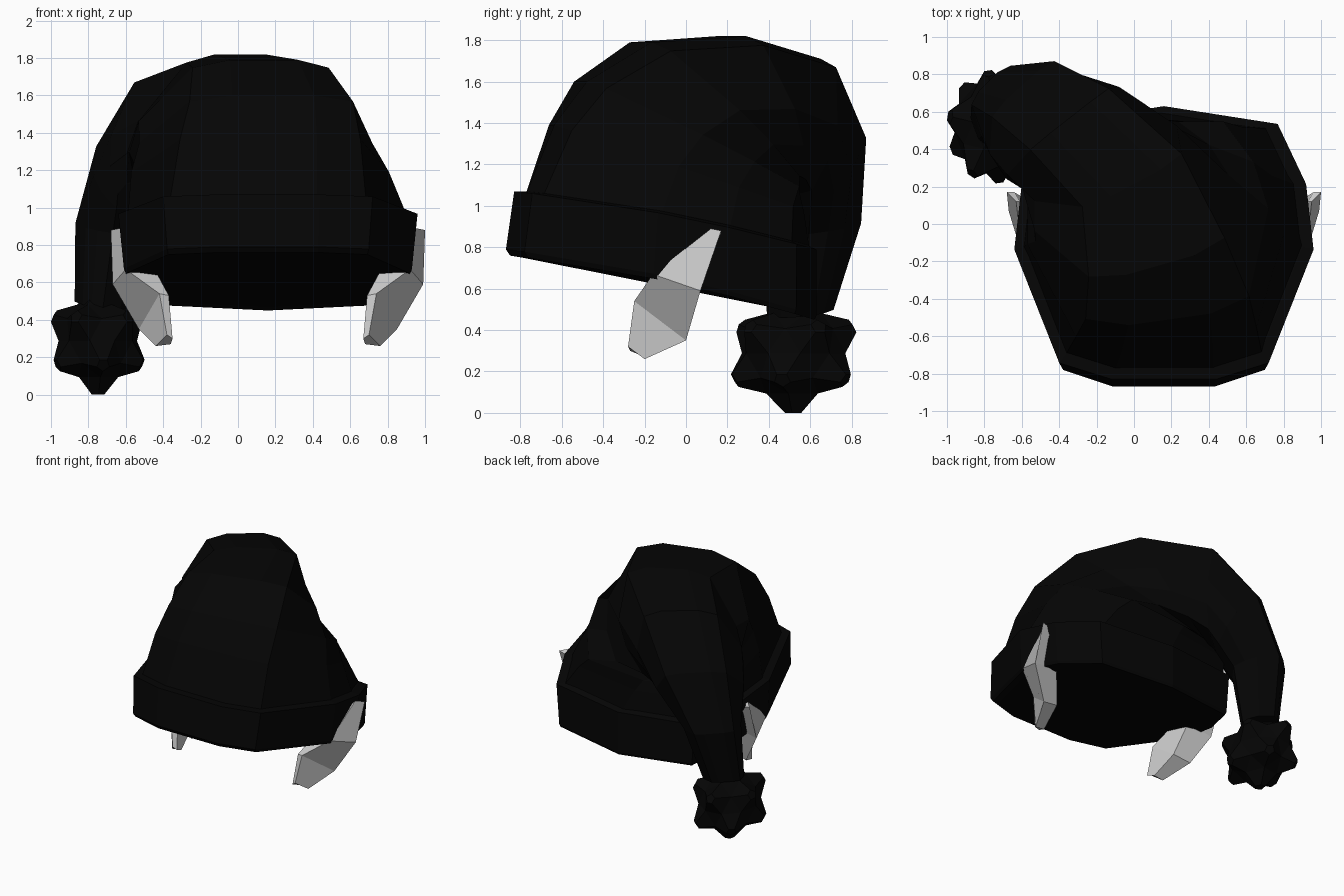
import bpy, bmesh
from math import cos, sin, radians
from mathutils import Vector, Matrix

if "Cube" in bpy.data.objects:
    bpy.data.objects.remove(bpy.data.objects["Cube"])

CX = 0.16  # the hat opening is centred a little right of the drooping tail

# Unit cross-section of the hat: flat front, rounded sides, pointed back
HALF = [(0.35, -1), (0.7, -0.88), (1, -0.05), (0.95, 0.43), (0.76, 0.87)]
PROFILE = HALF + [(0, 1)] + [(-x, y) for x, y in reversed(HALF)]

black = bpy.data.materials.new("black_cloth")
black.diffuse_color = (0.0015, 0.0015, 0.0015, 1)
black.use_nodes = True
black.node_tree.nodes["Principled BSDF"].inputs["Base Color"].default_value = black.diffuse_color


def finish(name, bm, mat=None):
    bmesh.ops.recalc_face_normals(bm, faces=bm.faces[:])
    me = bpy.data.meshes.new(name)
    bm.to_mesh(me)
    bm.free()
    ob = bpy.data.objects.new(name, me)
    bpy.context.collection.objects.link(ob)
    if mat:
        me.materials.append(mat)
    return ob


def loft(name, rings, mat=None):
    bm = bmesh.new()
    loops = [[bm.verts.new(p) for p in r] for r in rings]
    n = len(loops[0])
    for a, b in zip(loops, loops[1:]):
        for i in range(n):
            j = (i + 1) % n
            bm.faces.new((a[i], a[j], b[j], b[i]))
    bm.faces.new(loops[0])
    bm.faces.new(loops[-1])
    return finish(name, bm, mat)


def section(outer, inner, width, turn, bow=0):
    """Profile stretched between an outer and an inner point, sides lifted by bow."""
    a, b = Vector(outer), Vector(inner)
    side = Vector((cos(radians(turn)), sin(radians(turn)), 0)) * width
    return [(a + b) / 2 + side * x + (b - a) / 2 * y
            + Vector((0, 0, bow * (1 - y * y))) for x, y in PROFILE]


# Folded brim, tilted down toward the back
loft("brim", [
    section((CX, -0.79, 0.75), (CX, 0.57, 0.47), 0.71, 0, .035),
    section((CX, -0.85, 0.76), (CX, 0.62, 0.45), 0.76, 0, .035),
    section((CX, -0.87, 0.79), (CX, 0.63, 0.47), 0.77, 0, .035),
    section((CX, -0.83, 1.07), (CX, 0.63, 0.79), 0.80, 0, .03),
    section((CX, -0.77, 1.07), (CX, 0.59, 0.81), 0.74, 0, .03),
], black)

# Hat body curling over into the hanging tail
loft("hat_body", [
    section((CX, -0.78, 1.04), (CX, 0.60, 0.77), 0.75, 0, .03),
    section((0.18, -0.65, 1.39), (0.05, 0.57, 0.97), 0.69, 3),
    section((0.19, -0.51, 1.60), (-0.01, 0.55, 1.06), 0.63, 8),
    section((0.14, -0.22, 1.79), (-0.18, 0.48, 1.10), 0.54, 16),
    section((0.01, 0.22, 1.82), (-0.33, 0.44, 1.08), 0.43, 28),
    section((-0.34, 0.57, 1.71), (-0.42, 0.42, 1.03), 0.38, 38),
    section((-0.60, 0.74, 1.35), (-0.46, 0.42, 0.97), 0.32, 42),
    section((-0.78, 0.76, 0.92), (-0.54, 0.46, 0.86), 0.21, 45),
    section((-0.81, 0.65, 0.50), (-0.63, 0.46, 0.46), 0.15, 45),
], black)

# Lumpy pom-pom: push out the twelve main corners of a ball and blunt them
bm = bmesh.new()
bmesh.ops.create_icosphere(bm, subdivisions=2, radius=0.24)
tips = [v for v in bm.verts if len(v.link_edges) == 5]
for v in tips:
    v.co *= 1.45
bmesh.ops.bevel(bm, geom=tips, offset=0.06, offset_type='OFFSET',
                segments=1, profile=0.5, affect='VERTICES')
bm.transform(Matrix.Rotation(radians(25), 4, 'Z'))
low = min(v.co.z for v in bm.verts)
for v in bm.verts:
    v.co = Vector((v.co.x * 0.88, v.co.y * 1.06, (v.co.z - low) * 0.95))
left = min(v.co.x for v in bm.verts)
bmesh.ops.translate(bm, verts=bm.verts[:], vec=(-1 - left, 0.52, 0))
finish("pompom", bm, black)

# Faceted locks hanging on either side under the brim
LOCK = [
    [(.79, .12, .89), (.84, .17, .88), (.80, .17, .87), (.77, .12, .87)],
    [(.76, -.16, .67), (.83, .07, .59), (.62, .06, .63), (.60, -.12, .66)],
    [(.58, -.25, .54), (.69, 0, .35), (.55, -.02, .38), (.53, -.23, .53)],
    [(.54, -.28, .32), (.60, -.20, .26), (.52, -.20, .27), (.51, -.27, .30)],
]
for name, s in (("right_lock", 1), ("left_lock", -1)):
    loft(name, [[(CX + s * x, y, z) for x, y, z in r] for r in LOCK])
